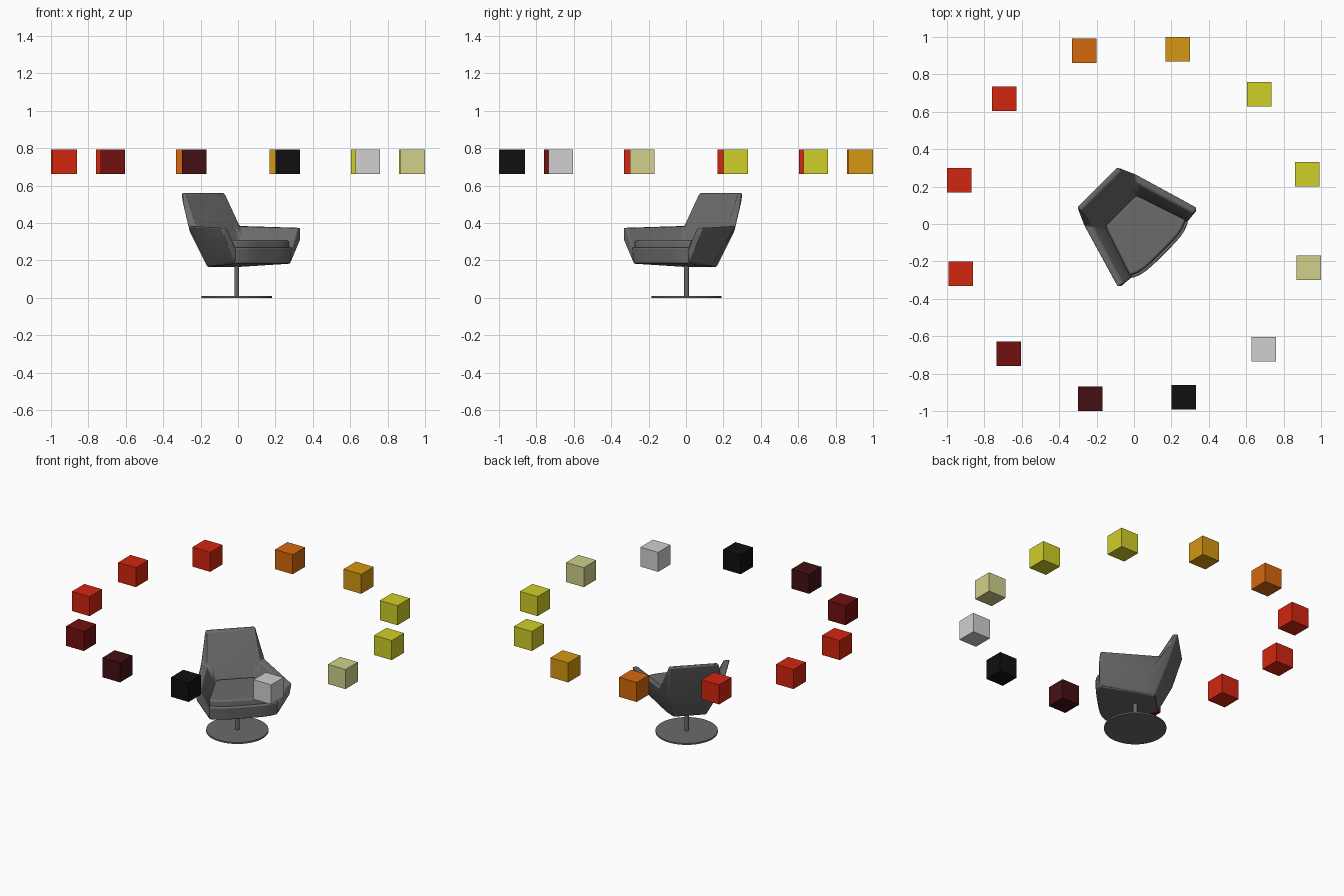
import bpy
import bmesh
from math import cos, sin, radians
from mathutils import Vector

default_cube = bpy.data.objects.get("Cube")
if default_cube:
    bpy.data.objects.remove(default_cube, do_unlink=True)

CHAIR_TURN = radians(45)


def make_material(name, red, green, blue):
    material = bpy.data.materials.new(name)
    material.use_nodes = True
    colour = (red, green, blue, 1)
    material.diffuse_color = colour
    shader = next(n for n in material.node_tree.nodes if n.type == "BSDF_PRINCIPLED")
    shader.inputs["Base Color"].default_value = colour
    return material


def make_object(name, bm, material):
    bmesh.ops.recalc_face_normals(bm, faces=bm.faces)
    mesh = bpy.data.meshes.new(name)
    bm.to_mesh(mesh)
    bm.free()
    mesh.materials.append(material)
    obj = bpy.data.objects.new(name, mesh)
    bpy.context.collection.objects.link(obj)
    return obj


def loft(name, rings, material, bevel, closed_ends=True):
    """Skin a row of closed rings, cap both ends and round the edges."""
    bm = bmesh.new()
    rows = [[bm.verts.new(point) for point in ring] for ring in rings]
    count = len(rows[0])
    for row, following in zip(rows, rows[1:]):
        for i in range(count):
            j = (i + 1) % count
            bm.faces.new((row[i], row[j], following[j], following[i]))
    bm.faces.new(rows[0])
    bm.faces.new(rows[-1])
    obj = make_object(name, bm, material)
    obj.rotation_euler.z = CHAIR_TURN
    modifier = obj.modifiers.new("soft edges", "BEVEL")
    modifier.width = bevel
    modifier.segments = 3
    modifier.limit_method = "ANGLE"
    modifier.angle_limit = radians(28)
    smooth(obj)
    return obj


def smooth(obj):
    bpy.ops.object.select_all(action="DESELECT")
    obj.select_set(True)
    bpy.context.view_layer.objects.active = obj
    bpy.ops.object.shade_smooth_by_angle(angle=radians(35))


def mirrored(points):
    return [(-x, y, z) for x, y, z in points]


def seat_outline(sides, front_y, half_width, height, slope=0.0):
    """Rear and side points of a seat slab joined by a bowed front edge."""
    right = [Vector((x, y, 0)) for x, y in sides]
    steps = 10
    front = []
    for i in range(steps + 1):
        t = 1 - 2 * i / steps
        front.append(Vector((half_width * t, front_y - 0.03 * (1 - t ** 4), 0)))
    left = [Vector((-p.x, p.y, 0)) for p in reversed(right)]
    outline = right + front + left
    for point in outline:
        point.z = height - slope * point.y
    return outline


grey = make_material("chair grey", 0.145, 0.145, 0.145)
red = make_material("bright red", 0.65, 0.019, 0.005)
yellow = make_material("yellow", 0.63, 0.62, 0.021)

# Wrap-around shell: each section runs outer bottom, middle, top, then back down inside
arm_front = [(0.21, -0.19, 0.185), (0.285, -0.19, 0.31), (0.30, -0.175, 0.375),
             (0.265, -0.185, 0.37), (0.24, -0.19, 0.32), (0.205, -0.195, 0.25)]
arm_rear = [(0.13, 0.06, 0.165), (0.185, 0.11, 0.29), (0.195, 0.185, 0.385),
            (0.165, 0.15, 0.38), (0.14, 0.11, 0.33), (0.12, 0.08, 0.25)]
back_corner = [(0.10, 0.135, 0.165), (0.15, 0.22, 0.36), (0.152, 0.28, 0.56),
               (0.148, 0.25, 0.56), (0.13, 0.14, 0.37), (0.113, 0.09, 0.25)]
half_shell = [arm_front, arm_rear, back_corner]
loft("back_and_arms", half_shell + [mirrored(s) for s in reversed(half_shell)],
     grey, 0.008)

# Seat pan closing the shell underneath and in front
pan_bottom = seat_outline([(0.10, 0.134), (0.13, 0.06)], -0.19, 0.21, 0.171, 0.06)
pan_top = seat_outline([(0.11, 0.11), (0.125, 0.07)], -0.198, 0.212, 0.27)
loft("seat_pan", [pan_bottom, pan_top], grey, 0.008)

# Loose cushion
cushion_sides = [(0.115, 0.10), (0.13, 0.06)]
cushion_bottom = seat_outline(cushion_sides, -0.182, 0.208, 0.26)
cushion_top = seat_outline(cushion_sides, -0.178, 0.21, 0.308)
loft("seat_cushion", [cushion_bottom, cushion_top], grey, 0.01)


# Round foot and pedestal
def make_cylinder(name, radius, bottom, top, sides):
    bm = bmesh.new()
    bmesh.ops.create_cone(bm, cap_ends=True, segments=sides,
                          radius1=radius, radius2=radius, depth=top - bottom)
    obj = make_object(name, bm, grey)
    obj.location = (-0.007, 0.003, (bottom + top) / 2)
    smooth(obj)


make_cylinder("base_disc", 0.188, 0, 0.01, 48)
make_cylinder("pedestal_column", 0.013, 0.01, 0.18, 24)

# Ring of floating colour cubes, anticlockwise from the model's left
ring_colours = [
    yellow,
    yellow,
    make_material("amber", 0.66, 0.31, 0.006),
    make_material("orange", 0.66, 0.14, 0.004),
    red,
    red,
    red,
    make_material("maroon", 0.165, 0.005, 0.005),
    make_material("dark maroon", 0.058, 0.005, 0.007),
    make_material("black", 0.005, 0.005, 0.005),
    make_material("light grey", 0.63, 0.63, 0.63),
    make_material("khaki", 0.63, 0.63, 0.26),
]
for index, material in enumerate(ring_colours):
    angle = radians(16 + 30 * index)
    bm = bmesh.new()
    bmesh.ops.create_cube(bm, size=0.13)
    cube = make_object("colour_cube_" + str(index + 1), bm, material)
    cube.location = (0.9636 * cos(angle), 0.9636 * sin(angle), 0.727)
